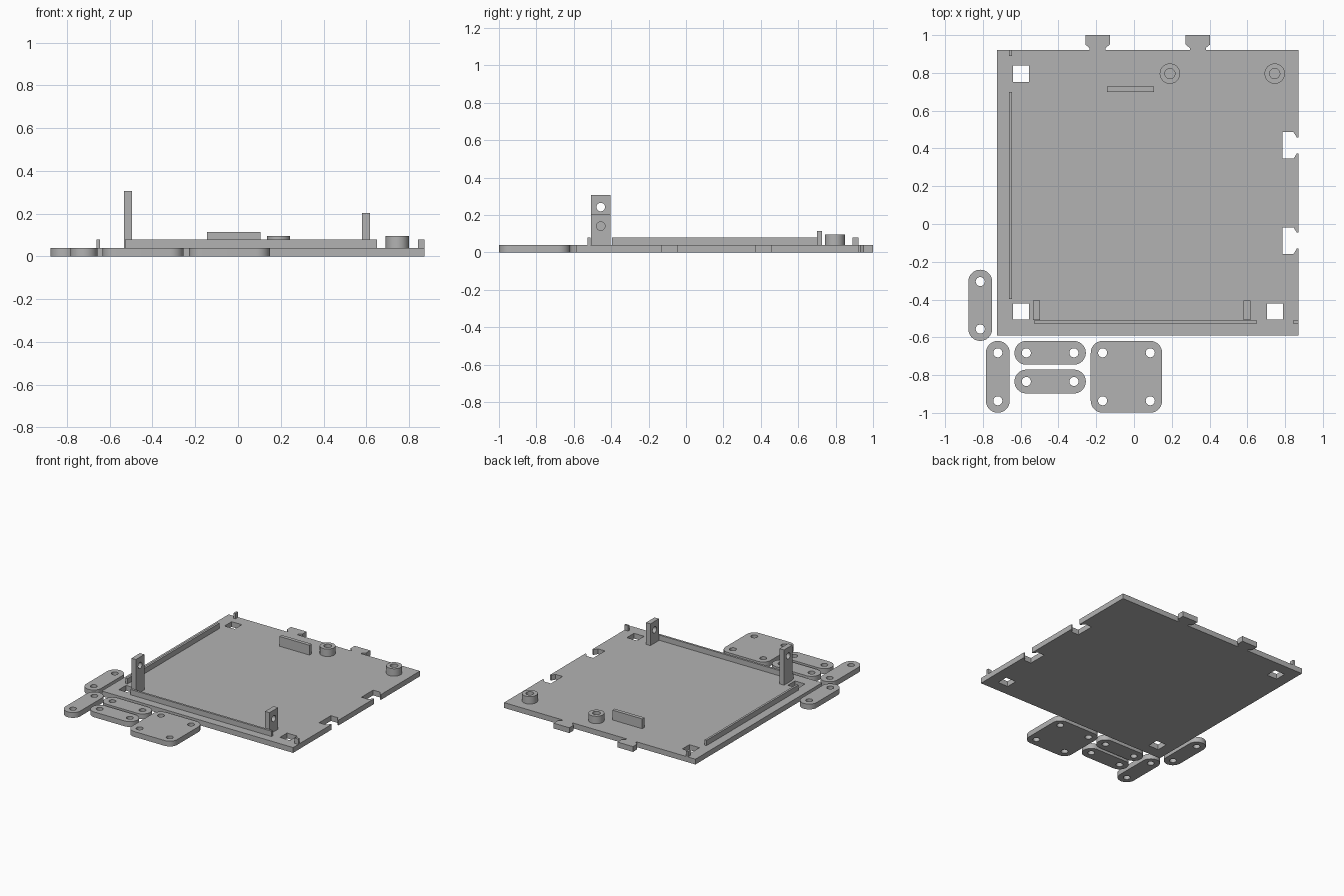
import bpy, math
from mathutils import Matrix

if "Cube" in bpy.data.objects:
    bpy.data.objects.remove(bpy.data.objects["Cube"])

grey = bpy.data.materials.new("plain_grey")
grey.diffuse_color = (0.45, 0.45, 0.45, 1)
grey.use_nodes = True
grey.node_tree.nodes["Principled BSDF"].inputs["Base Color"].default_value = grey.diffuse_color
T = 0.04  # sheet thickness


def circle(cx, cy, r, n=32):
    return [(cx + r * math.cos(2 * math.pi * i / n), cy + r * math.sin(2 * math.pi * i / n)) for i in range(n)]


def rect(x0, x1, y0, y1):
    return [(x0, y0), (x1, y0), (x1, y1), (x0, y1)]


def rounded(x0, x1, y0, y1, r, n=10):
    """Outline round corner centres x0..x1, y0..y1 with radius r."""
    pts = []
    for k, (cx, cy) in enumerate([(x1, y1), (x0, y1), (x0, y0), (x1, y0)]):
        for i in range(n + 1):
            a = math.pi / 2 * (k + i / n)
            p = (cx + r * math.cos(a), cy + r * math.sin(a))
            if not pts or math.dist(p, pts[-1]) > 1e-5:
                pts.append(p)
    return pts[:-1] if math.dist(pts[0], pts[-1]) < 1e-5 else pts


def extrude(name, loops, z0, z1, matrix=None):
    """Solid from a 2D outline; the further loops become holes."""
    cu = bpy.data.curves.new(name, 'CURVE')
    cu.dimensions, cu.fill_mode, cu.extrude = '2D', 'BOTH', (z1 - z0) / 2
    for loop in loops:
        s = cu.splines.new('POLY')
        s.points.add(len(loop) - 1)
        for p, (x, y) in zip(s.points, loop):
            p.co = (x, y, 0, 1)
        s.use_cyclic_u = True
    ob = bpy.data.objects.new(name, cu)
    bpy.context.collection.objects.link(ob)
    bpy.ops.object.select_all(action='DESELECT')
    ob.select_set(True)
    bpy.context.view_layer.objects.active = ob
    bpy.ops.object.convert(target='MESH')
    ob = bpy.context.object
    ob.data.transform(Matrix.Translation((0, 0, (z0 + z1) / 2)))
    if matrix:
        ob.data.transform(matrix)
    ob.data.materials.clear()
    ob.data.materials.append(grey)
    bpy.ops.object.mode_set(mode='EDIT')
    bpy.ops.mesh.select_all(action='SELECT')
    bpy.ops.mesh.remove_doubles(threshold=1e-5)
    bpy.ops.mesh.normals_make_consistent(inside=False)
    bpy.ops.object.mode_set(mode='OBJECT')
    bpy.ops.object.shade_smooth_by_angle(angle=math.radians(30))
    return ob


# Base panel: dovetail notches on the right edge, dovetail tabs on the back edge
X0, X1, Y0, Y1 = -0.724, 0.872, -0.589, 0.922
outline = [(X0, Y0), (X1, Y0)]
for c in (-0.088, 0.416):
    half = [(X1, 0.042), (0.862, 0.042), (0.845, 0.07), (0.787, 0.07)]
    outline += [(x, c - d) for x, d in half] + [(x, c + d) for x, d in reversed(half)]
outline.append((X1, Y1))
for c in (0.338, -0.193):
    half = [(Y1, 0.042), (0.932, 0.042), (0.95, 0.065), (1.0, 0.065)]
    outline += [(c + d, y) for y, d in half] + [(c - d, y) for y, d in reversed(half)]
outline.append((X0, Y1))
windows = [rect(x, x + 0.085, y, y + 0.085) for x, y in ((-0.64, 0.753), (-0.64, -0.505), (0.703, -0.505))]
extrude("base_panel", [outline] + windows, 0, T)

# Raised ribs and stops
for name, r, top in (
    ("left_rail", (-0.661, -0.645, -0.396, 0.70), 0.08),
    ("left_stop", (-0.661, -0.645, 0.89, Y1), 0.08),
    ("front_rail", (-0.529, 0.65, -0.527, -0.511), 0.08),
    ("front_stop", (0.841, X1, -0.527, -0.511), 0.08),
    ("back_rib", (-0.144, 0.106, 0.70, 0.727), 0.114),
):
    extrude(name, [rect(*r)], T, top)

# Hollow bosses
for name, x, top in (("middle_boss", 0.19, 0.096), ("right_boss", 0.745, 0.096)):
    extrude(name, [circle(x, 0.796, 0.054), circle(x, 0.796, 0.027)], T, top)

# Upright brackets: profile in the y-z plane, extruded along x
to_yz = Matrix(((0, 0, 1, 0), (1, 0, 0, 0), (0, 1, 0, 0), (0, 0, 0, 1)))
for name, x0, x1, top, hole in (("tall_bracket", -0.534, -0.497, 0.306, 0.242),
                                ("short_bracket", 0.581, 0.618, 0.204, 0.14)):
    extrude(name, [rect(-0.507, -0.405, T, top), circle(-0.456, hole, 0.023)], x0, x1, to_yz)

# Loose link plates with a hole at each corner centre
R = 0.063
for name, x0, x1, y0, y1 in (
    ("side_link", -0.814, -0.814, -0.556, -0.305),
    ("corner_link", -0.721, -0.721, -0.936, -0.682),
    ("upper_link", -0.570, -0.318, -0.682, -0.682),
    ("lower_link", -0.570, -0.318, -0.834, -0.834),
    ("square_plate", -0.166, 0.086, -0.936, -0.682),
):
    holes = [circle(x, y, 0.024) for x, y in sorted({(x0, y0), (x1, y0), (x0, y1), (x1, y1)})]
    extrude(name, [rounded(x0, x1, y0, y1, R)] + holes, 0, T)
